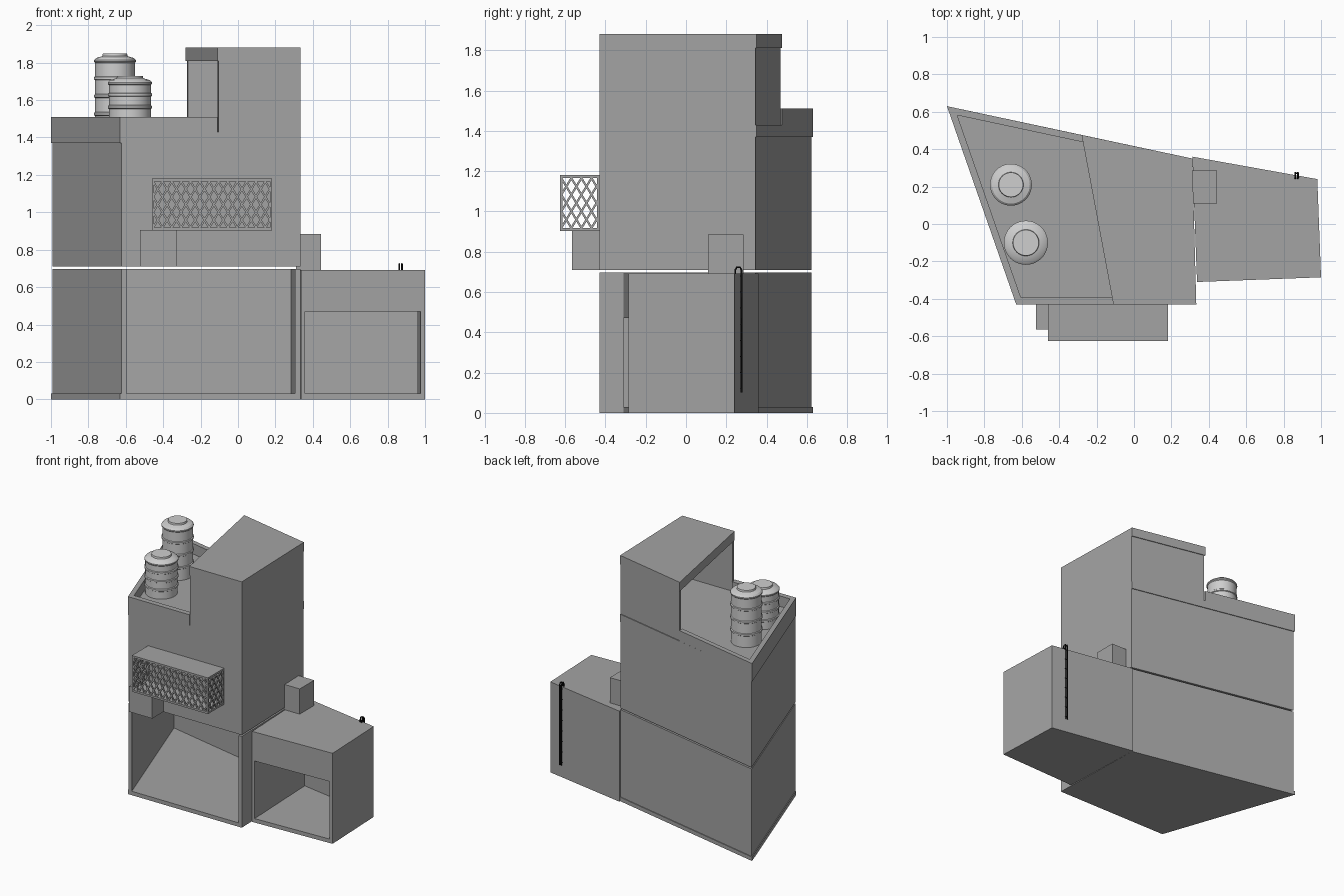
import bpy, bmesh, math
from mathutils import Vector

cube = bpy.data.objects.get("Cube")
if cube:
    bpy.data.objects.remove(cube, do_unlink=True)


def material(name, value):
    m = bpy.data.materials.new(name)
    m.use_nodes = True
    colour = (value, value, value, 1)
    m.diffuse_color = colour
    m.node_tree.nodes["Principled BSDF"].inputs["Base Color"].default_value = colour
    return m


CONCRETE = material("concrete grey", 0.37)
TANK = material("light tank grey", 0.62)
BLACK = material("black metal", 0.004)


def finish(name, bm, mat):
    bmesh.ops.recalc_face_normals(bm, faces=bm.faces)
    mesh = bpy.data.meshes.new(name)
    bm.to_mesh(mesh)
    bm.free()
    mesh.materials.append(mat)
    ob = bpy.data.objects.new(name, mesh)
    bpy.context.collection.objects.link(ob)
    return ob


def extrude(bm, points, offset):
    """Closed solid from a flat outline pushed along an offset."""
    low = [bm.verts.new(p) for p in points]
    high = [bm.verts.new(Vector(p) + Vector(offset)) for p in points]
    bm.faces.new(low[::-1])
    bm.faces.new(high)
    n = len(low)
    for i in range(n):
        j = (i + 1) % n
        bm.faces.new((low[i], low[j], high[j], high[i]))


def add_prism(bm, outline, z0, z1):
    extrude(bm, [(x, y, z0) for x, y in outline], (0, 0, z1 - z0))


def prism(name, outline, z0, z1, mat=CONCRETE):
    bm = bmesh.new()
    add_prism(bm, outline, z0, z1)
    return finish(name, bm, mat)


def rect(x0, x1, y0, y1):
    return [(x0, y0), (x1, y0), (x1, y1), (x0, y1)]


def inset(outline, amounts):
    """Move each edge of a counter-clockwise outline inwards by its own amount."""
    lines = []
    for i, amount in enumerate(amounts):
        p, q = Vector(outline[i]), Vector(outline[(i + 1) % len(outline)])
        d = (q - p).normalized()
        lines.append((p + Vector((-d.y, d.x)) * amount, d))
    result = []
    for i in range(len(lines)):
        (p, d), (q, e) = lines[i - 1], lines[i]
        r = q - p
        t = (r.x * e.y - r.y * e.x) / (d.x * e.y - d.y * e.x)
        result.append(tuple(p + d * t))
    return result


def walls(name, outline, amounts, z0, z1):
    """Upright walls along the edges with a thickness; zero leaves a side open."""
    inner = inset(outline, amounts)
    bm = bmesh.new()
    for i, amount in enumerate(amounts):
        if amount:
            j = (i + 1) % len(outline)
            add_prism(bm, [outline[i], outline[j], inner[j], inner[i]], z0, z1)
    return finish(name, bm, CONCRETE)


# Footprints; edges run left side, front, right side, back
MAIN = [(-1, 0.63), (-0.63, -0.43), (0.333, -0.43), (0.312, 0.35)]
ANNEX = [(0.312, 0.36), (0.337, -0.31), (1, -0.285), (0.98, 0.24)]
TOWER = [(-0.28, 0.476), (-0.11, -0.43), (0.333, -0.43), (0.312, 0.35)]
TERRACE = [MAIN[0], MAIN[1], TOWER[1], TOWER[0]]
BODY = inset(MAIN, [0.006, 0, 0, 0.006])

# Main building: open ground floor, upper storey, roof terrace
prism("ground_floor_slab", MAIN, 0, 0.03)
walls("ground_floor_walls", BODY, [0.025, 0, 0.028, 0.025], 0.03, 0.698)
prism("upper_storey", BODY, 0.709, 1.37)
prism("roof_slab", MAIN, 1.37, 1.43)
walls("roof_parapet", TERRACE, [0.036, 0.04, 0, 0.036], 1.43, 1.51)

# Roof room, open towards the terrace
walls("roof_room_walls", inset(TOWER, [0.006, 0, 0, 0.006]),
      [0, 0.025, 0.025, 0.025], 1.43, 1.81)
prism("roof_room_slab", TOWER, 1.81, 1.88)

# Side annex with a wide front opening
prism("annex_floor", ANNEX, 0, 0.03)
walls("annex_walls", ANNEX, [0.02, 0, 0.025, 0.025], 0.03, 0.66)
walls("annex_header", inset(ANNEX, [0.02, 0, 0.025, 0.025]), [0, 0.025, 0, 0], 0.47, 0.66)
prism("annex_roof", ANNEX, 0.66, 0.692)

# Small boxes
prism("annex_roof_box", rect(0.31, 0.445, 0.11, 0.285), 0.692, 0.885)
prism("box_below_balcony", rect(-0.525, -0.33, -0.565, -0.425), 0.709, 0.905)

# Caged balcony
X0, X1, Y0, Y1 = -0.46, 0.183, -0.625, -0.425
prism("balcony_floor", rect(X0, X1, Y0, Y1), 0.903, 0.918)
prism("balcony_roof", rect(X0, X1, Y0, Y1), 1.165, 1.18)
bm = bmesh.new()
for x in (X0, X1 - 0.012):
    add_prism(bm, rect(x, x + 0.012, Y0, Y0 + 0.012), 0.918, 1.165)
    add_prism(bm, rect(x, x + 0.012, -0.442, -0.43), 0.918, 1.165)
finish("balcony_posts", bm, CONCRETE)


def lattice(name, origin, along, width, depth):
    """Crossed sloping bars filling an upright panel."""
    origin, along = Vector(origin), Vector(along)
    height, run, cell, half = 0.247, 0.15, 0.05, 0.006
    bm = bmesh.new()
    for k in range(-3, int(width / cell) + 4):
        for sign in (1, -1):
            u = k * cell
            ends = []
            for limit in (0, width):
                ends.append(min(max((limit - u) * sign / run, 0), 1))
            t0, t1 = sorted(ends)
            if t1 - t0 < 0.05:
                continue
            points = []
            for t, s in ((t0, -1), (t0, 1), (t1, 1), (t1, -1)):
                pos = u + sign * run * t + s * half
                points.append(origin + along * pos + Vector((0, 0, height * t)))
            extrude(bm, points, depth)
    return finish(name, bm, CONCRETE)


lattice("balcony_front_lattice", (X0 + 0.006, Y0 + 0.002, 0.918), (1, 0, 0), X1 - X0 - 0.012, (0, 0.008, 0))
for side, x in (("right", X0 + 0.002), ("left", X1 - 0.01)):
    lattice(side + "_balcony_lattice", (x, Y0 + 0.006, 0.918), (0, 1, 0), 0.185, (0.008, 0, 0))


# Water tanks: lathed profile with raised bands
def tank(name, x, y, radius, top):
    z0 = 1.43
    body = top - 0.035
    profile = [(0, z0), (radius * 0.95, z0)]
    for k in (1, 2, 3):
        z = z0 + (body - z0) * k / 4
        for dz, r in ((-0.01, 0.95), (-0.006, 1), (0.006, 1), (0.01, 0.95)):
            profile.append((radius * r, z + dz))
    profile += [(radius * 0.95, body - 0.014), (radius, body - 0.008), (radius, body),
                (radius * 0.9, body + 0.012), (radius * 0.6, body + 0.022),
                (radius * 0.58, top), (0, top)]
    bm = bmesh.new()
    verts = [bm.verts.new((r, 0, z)) for r, z in profile]
    edges = [bm.edges.new(pair) for pair in zip(verts, verts[1:])]
    bmesh.ops.spin(bm, geom=verts + edges, cent=(0, 0, 0), axis=(0, 0, 1),
                   angle=math.tau, steps=40, use_merge=True)
    bmesh.ops.remove_doubles(bm, verts=bm.verts, dist=0.0001)
    ob = finish(name, bm, TANK)
    ob.location = (x, y, 0)
    bpy.ops.object.select_all(action="DESELECT")
    ob.select_set(True)
    bpy.context.view_layer.objects.active = ob
    bpy.ops.object.shade_smooth_by_angle(angle=math.radians(30))


tank("tall_water_tank", -0.658, 0.21, 0.112, 1.848)
tank("short_water_tank", -0.578, -0.1, 0.118, 1.73)


# Narrow ladder hooked over the annex roof
def rod(name, points, radius):
    curve = bpy.data.curves.new(name, "CURVE")
    curve.dimensions = "3D"
    curve.bevel_depth = radius
    curve.bevel_resolution = 1
    curve.use_fill_caps = True
    spline = curve.splines.new("POLY")
    spline.points.add(len(points) - 1)
    for point, co in zip(spline.points, points):
        point.co = (*co, 1)
    curve.materials.append(BLACK)
    bpy.context.collection.objects.link(bpy.data.objects.new(name, curve))


for side, x in (("right", 0.862), ("left", 0.876)):
    rod(side + "_ladder_rail", [(x, 0.275, 0.1), (x, 0.275, 0.71), (x, 0.268, 0.724),
                                (x, 0.252, 0.724), (x, 0.245, 0.71), (x, 0.245, 0.68)], 0.005)
for i in range(8):
    z = 0.12 + i * 0.08
    rod("ladder_rung", [(0.858, 0.272, z), (0.88, 0.272, z)], 0.004)
